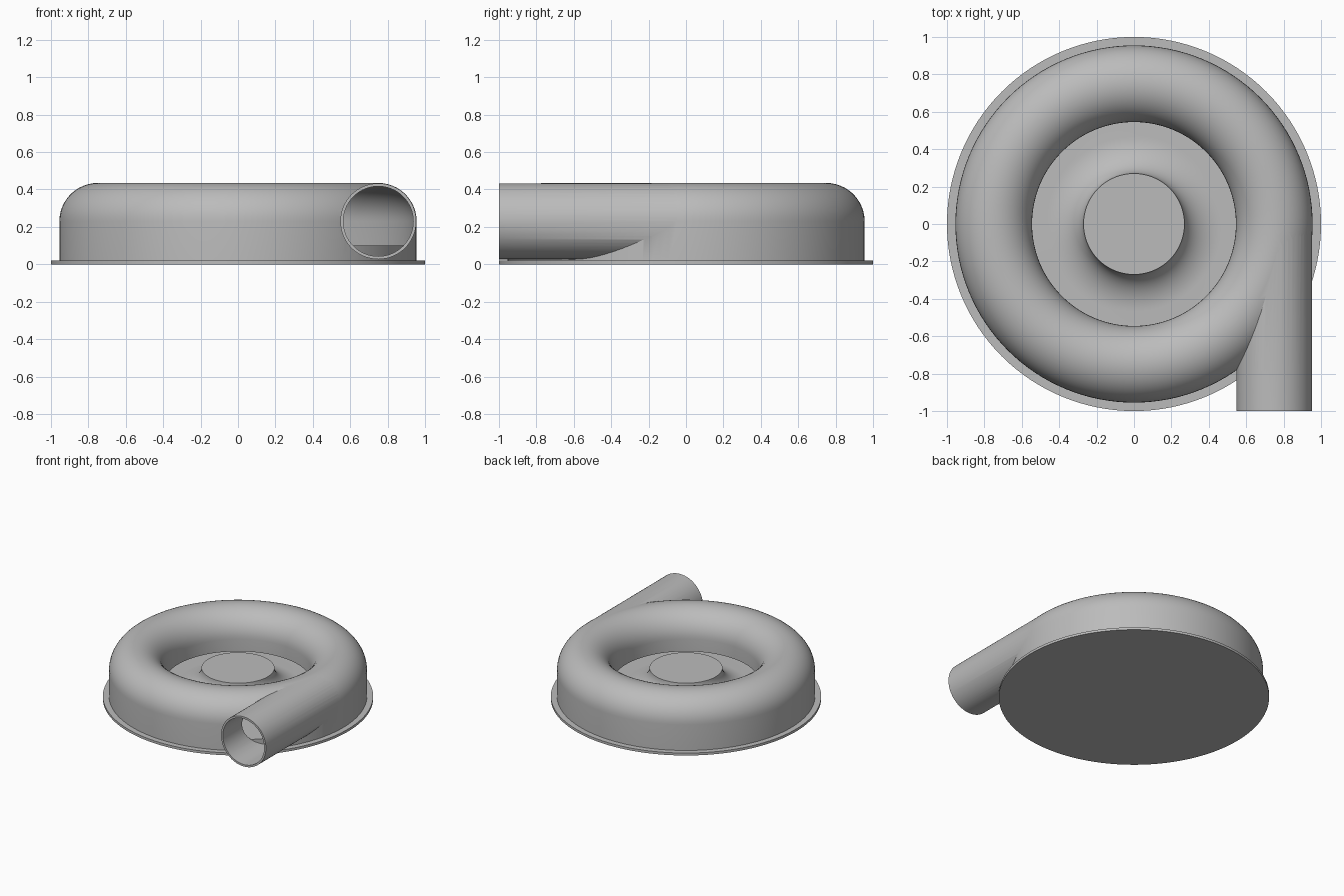
import bpy, bmesh, math
from mathutils import Matrix, Vector

cube = bpy.data.objects.get("Cube")
if cube:
    bpy.data.objects.remove(cube, do_unlink=True)

GREY = (0.5, 0.5, 0.5, 1)
metal = bpy.data.materials.new("grey_metal")
metal.use_nodes = True
metal.diffuse_color = GREY
metal.node_tree.nodes["Principled BSDF"].inputs["Base Color"].default_value = GREY

TUBE_X, TUBE_Z = 0.75, 0.23      # centre of the scroll section
STEPS = 128


def finish(name, bm):
    bmesh.ops.recalc_face_normals(bm, faces=bm.faces)
    mesh = bpy.data.meshes.new(name)
    bm.to_mesh(mesh)
    bm.free()
    mesh.materials.append(metal)
    obj = bpy.data.objects.new(name, mesh)
    bpy.context.collection.objects.link(obj)
    return obj


def lathe(name, profile, closed):
    """Revolve an (r, z) profile about the z axis."""
    bm = bmesh.new()
    verts = [bm.verts.new((r, 0, z)) for r, z in profile]
    edges = [bm.edges.new(pair) for pair in zip(verts, verts[1:])]
    if closed:
        edges.append(bm.edges.new((verts[-1], verts[0])))
    bmesh.ops.spin(bm, geom=verts + edges, cent=(0, 0, 0), axis=(0, 0, 1),
                   angle=math.tau, steps=STEPS, use_merge=True)
    bmesh.ops.remove_doubles(bm, verts=bm.verts, dist=1e-5)
    return finish(name, bm)


def pipe(name, radius, y0, y1):
    """Solid cylinder along y on the scroll centre line."""
    bm = bmesh.new()
    place = (Matrix.Translation(Vector((TUBE_X, (y0 + y1) / 2, TUBE_Z)))
             @ Matrix.Rotation(math.pi / 2, 4, 'X'))
    bmesh.ops.create_cone(bm, cap_ends=True, segments=64, radius1=radius,
                          radius2=radius, depth=abs(y1 - y0), matrix=place)
    return finish(name, bm)


def dome(radius, n=24):
    """Half circle from the outer to the inner side of the scroll."""
    return [(TUBE_X + radius * math.cos(math.pi * i / n),
             TUBE_Z + radius * math.sin(math.pi * i / n)) for i in range(n + 1)]


def boolean(obj, other, operation):
    mod = obj.modifiers.new(operation.lower(), 'BOOLEAN')
    mod.operation, mod.object, mod.solver = operation, other, 'EXACT'
    bpy.context.view_layer.objects.active = obj
    bpy.ops.object.modifier_apply(modifier=mod.name)
    bpy.data.objects.remove(other, do_unlink=True)


def smooth(obj):
    bpy.ops.object.select_all(action='DESELECT')
    obj.select_set(True)
    bpy.context.view_layer.objects.active = obj
    bpy.ops.object.shade_smooth_by_angle(angle=math.radians(30))


# Scroll housing: domed ring joined to a tangential outlet, then hollowed
housing = lathe("scroll_housing",
                [(0.955, 0.01)] + dome(0.205) + [(0.545, 0.01)], True)
boolean(housing, pipe("outlet_pipe", 0.203, -1.0, 0.0), 'UNION')
cavity = lathe("scroll_cavity", [(0.94, -0.05)] + dome(0.19)
               + [(0.56, 0.13), (0.5, 0.13), (0.5, -0.05)], True)
boolean(housing, cavity, 'DIFFERENCE')
boolean(housing, pipe("outlet_bore", 0.187, -1.1, -0.01), 'DIFFERENCE')
smooth(housing)

# Back plate with rim flange, raised floor and flared centre hub
flare = []
for i in range(17):
    a = math.pi / 2 * i / 16
    flare.append((0.27 + 0.2 * (1 - math.cos(a)), 0.25 - 0.15 * math.sin(a)))
back_plate = lathe("back_plate", [(0, 0.25)] + flare
                   + [(0.938, 0.1), (0.938, 0.02), (1, 0.02), (1, 0), (0, 0)], False)
smooth(back_plate)
